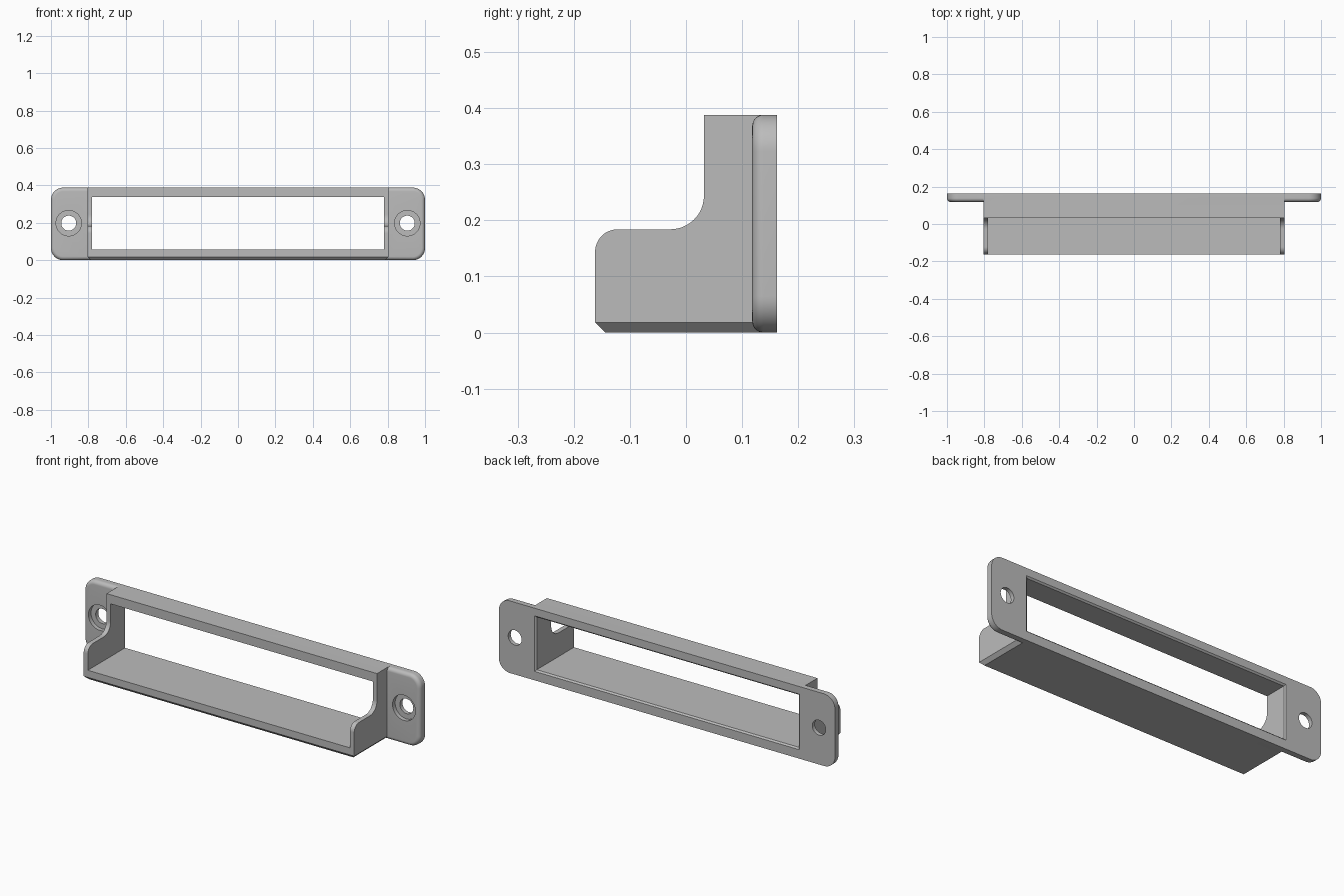
import bpy, bmesh, math

if "Cube" in bpy.data.objects:
    bpy.data.objects.remove(bpy.data.objects["Cube"])

grey = bpy.data.materials.new("plain grey")
grey.diffuse_color = (0.5, 0.5, 0.5, 1)
grey.use_nodes = True
grey.node_tree.nodes["Principled BSDF"].inputs["Base Color"].default_value = grey.diffuse_color


def loft(name, rings):
    """Closed solid through rings of equal point count."""
    bm = bmesh.new()
    loops = [[bm.verts.new(p) for p in ring] for ring in rings]
    n = len(loops[0])
    for a, b in zip(loops, loops[1:]):
        for i in range(n):
            j = (i + 1) % n
            bm.faces.new((a[i], a[j], b[j], b[i]))
    bm.faces.new(loops[0])
    bm.faces.new(loops[-1])
    return finish(name, bm)


def finish(name, bm):
    bmesh.ops.recalc_face_normals(bm, faces=bm.faces[:])
    me = bpy.data.meshes.new(name)
    bm.to_mesh(me)
    bm.free()
    me.materials.append(grey)
    ob = bpy.data.objects.new(name, me)
    bpy.context.collection.objects.link(ob)
    return ob


def arc(cx, cy, r, a0, a1, n=12):
    return [(cx + r * math.cos(math.radians(a0 + (a1 - a0) * i / n)),
             cy + r * math.sin(math.radians(a0 + (a1 - a0) * i / n))) for i in range(n + 1)]


def rounded_rect(y, d):
    """Mounting plate outline shrunk by d at depth y."""
    r, hx, z0, z1 = 0.065, 0.935, 0.065, 0.323
    pts = []
    for cx, cz, a in ((hx, z1, 0), (-hx, z1, 90), (-hx, z0, 180), (hx, z0, 270)):
        pts += arc(cx, cz, r - d, a, a + 90)
    return [(x, y, z) for x, z in pts]


def circle(x, y, r):
    return [(x + r * math.cos(i * math.tau / 48), y, 0.198 + r * math.sin(i * math.tau / 48))
            for i in range(48)]


def rect(y, d=0.0):
    x, z0, z1 = 0.78 + d, 0.056 - d, 0.339 + d
    return [(-x, y, z0), (x, y, z0), (x, y, z1), (-x, y, z1)]


def combine(target, other, operation):
    mod = target.modifiers.new(operation, 'BOOLEAN')
    mod.operation, mod.solver, mod.object = operation, 'EXACT', other
    bpy.ops.object.select_all(action='DESELECT')
    bpy.context.view_layer.objects.active = target
    target.select_set(True)
    bpy.ops.object.modifier_apply(modifier=mod.name)
    bpy.data.objects.remove(other)


# Stepped body: side profile extruded along x
profile = [(-0.162, 0), (0.15, 0), (0.15, 0.388), (0.032, 0.388)]
profile += arc(-0.028, 0.244, 0.06, 0, -90)
profile += arc(-0.122, 0.144, 0.04, 90, 180)
body = loft("body", [[(x, y, z) for y, z in profile] for x in (-0.805, 0.805)])

# Chamfer along the bottom front and side edges
bm = bmesh.new()
bm.from_mesh(body.data)
edges = [e for e in bm.edges if all(v.co.z < 1e-4 for v in e.verts)
         and not all(v.co.y > 0.1 for v in e.verts)]
bmesh.ops.bevel(bm, geom=edges, offset=0.018, segments=1, affect='EDGES')
bm.to_mesh(body.data)
bm.free()

# Mounting plate with a rounded front rim
f = 0.02
rings = [rounded_rect(0.162, 0)]
for i in range(9):
    t = math.radians(90 * i / 8)
    rings.append(rounded_rect(0.118 + f * (1 - math.sin(t)), f * (1 - math.cos(t))))
frame = loft("frame", rings)
combine(frame, body, 'UNION')

# Opening with a slight chamfer at the back
combine(frame, loft("opening_cutter", [rect(-0.4), rect(0.154), rect(0.174, 0.02)]), 'DIFFERENCE')

# Counterbored screw holes
for x in (-0.905, 0.905):
    cut = loft("screw_hole_cutter", [circle(x, 0.08, 0.068), circle(x, 0.14, 0.068),
                                     circle(x, 0.14, 0.04), circle(x, 0.2, 0.04)])
    combine(frame, cut, 'DIFFERENCE')

bpy.ops.object.select_all(action='DESELECT')
bpy.context.view_layer.objects.active = frame
frame.select_set(True)
bpy.ops.object.shade_smooth_by_angle(angle=math.radians(30))
